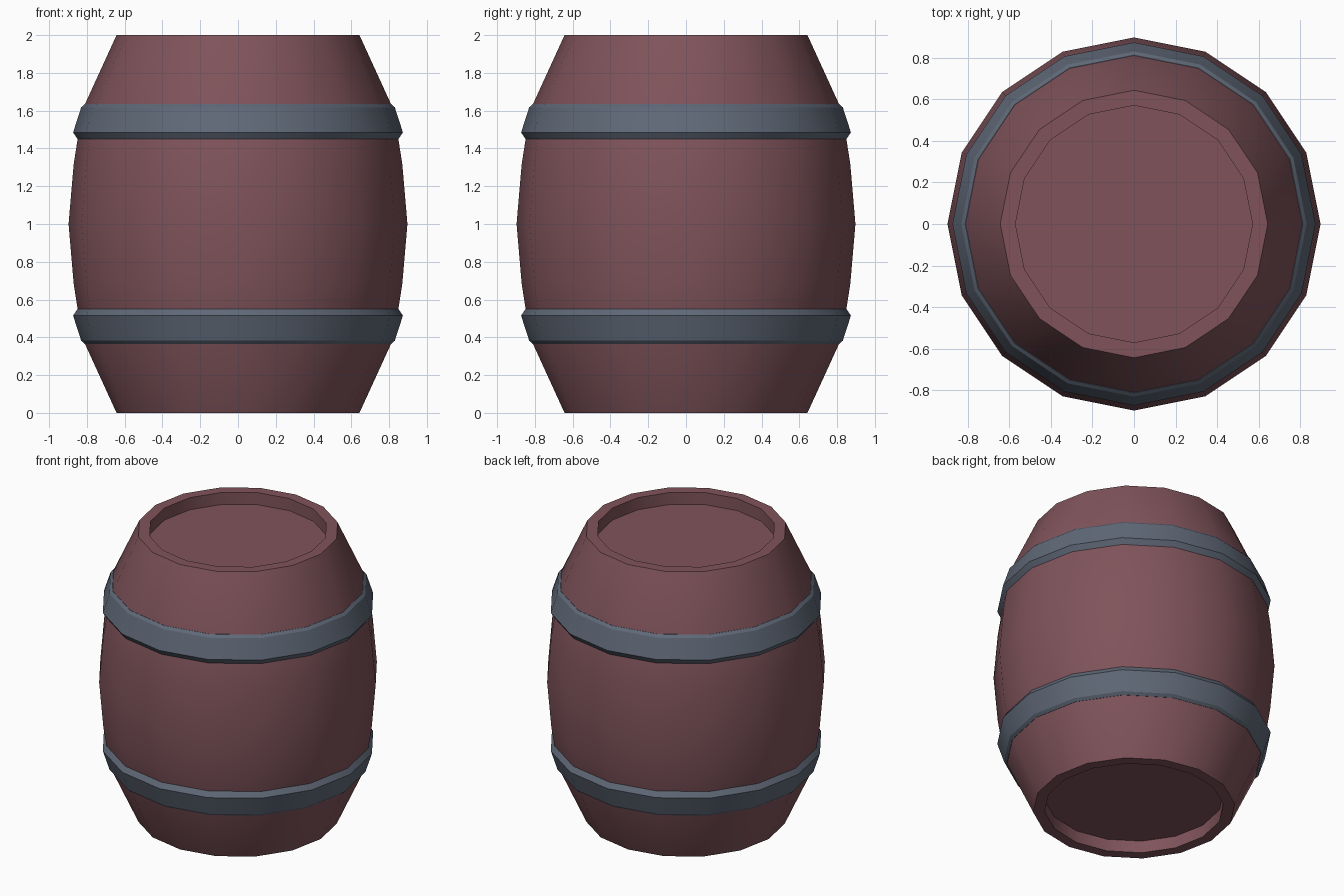
import bpy, bmesh, math

if "Cube" in bpy.data.objects:
    bpy.data.objects.remove(bpy.data.objects["Cube"])

SIDES = 16


def material(name, rgb):
    m = bpy.data.materials.new(name)
    m.diffuse_color = (*rgb, 1)
    m.use_nodes = True
    m.node_tree.nodes["Principled BSDF"].inputs["Base Color"].default_value = m.diffuse_color
    return m


def lathe(name, profile, mat, closed):
    """Revolve (radius, z) points; closed joins the profile loop, otherwise the ends are capped."""
    bm = bmesh.new()
    rings = []
    for r, z in profile:
        rings.append([bm.verts.new((r * math.cos(math.tau * i / SIDES),
                                    r * math.sin(math.tau * i / SIDES), z))
                      for i in range(SIDES)])
    pairs = list(zip(rings, rings[1:]))
    if closed:
        pairs.append((rings[-1], rings[0]))
    else:
        bm.faces.new(rings[0])
        bm.faces.new(rings[-1])
    for a, b in pairs:
        for i in range(SIDES):
            j = (i + 1) % SIDES
            bm.faces.new((a[i], a[j], b[j], b[i]))
    bmesh.ops.recalc_face_normals(bm, faces=bm.faces[:])
    mesh = bpy.data.meshes.new(name)
    bm.to_mesh(mesh)
    bm.free()
    mesh.materials.append(mat)
    obj = bpy.data.objects.new(name, mesh)
    bpy.context.collection.objects.link(obj)
    bpy.ops.object.select_all(action='DESELECT')
    obj.select_set(True)
    bpy.context.view_layer.objects.active = obj
    bpy.ops.object.shade_smooth_by_angle(angle=math.radians(25))
    return obj


wood = material("red_brown_wood", (0.214, 0.088, 0.104))
steel = material("blue_grey_steel", (0.115, 0.14, 0.185))

# Barrel body: recessed lids at both ends, mirrored about mid height
lower = [(0.57, 0.085), (0.57, 0.0), (0.643, 0.0), (0.826, 0.40), (0.87, 0.685)]
upper = [(r, 2 - z) for r, z in reversed(lower)]
lathe("barrel_body", lower + [(0.897, 1.0)] + upper, wood, False)

# Hoops: bevelled bands with their inner edge hidden in the wood
hoop = [(0.80, 0.365), (0.812, 0.365), (0.83, 0.382), (0.873, 0.515),
        (0.848, 0.553), (0.83, 0.553)]
lathe("lower_hoop", hoop, steel, True)
lathe("upper_hoop", [(r, 2 - z) for r, z in hoop], steel, True)
